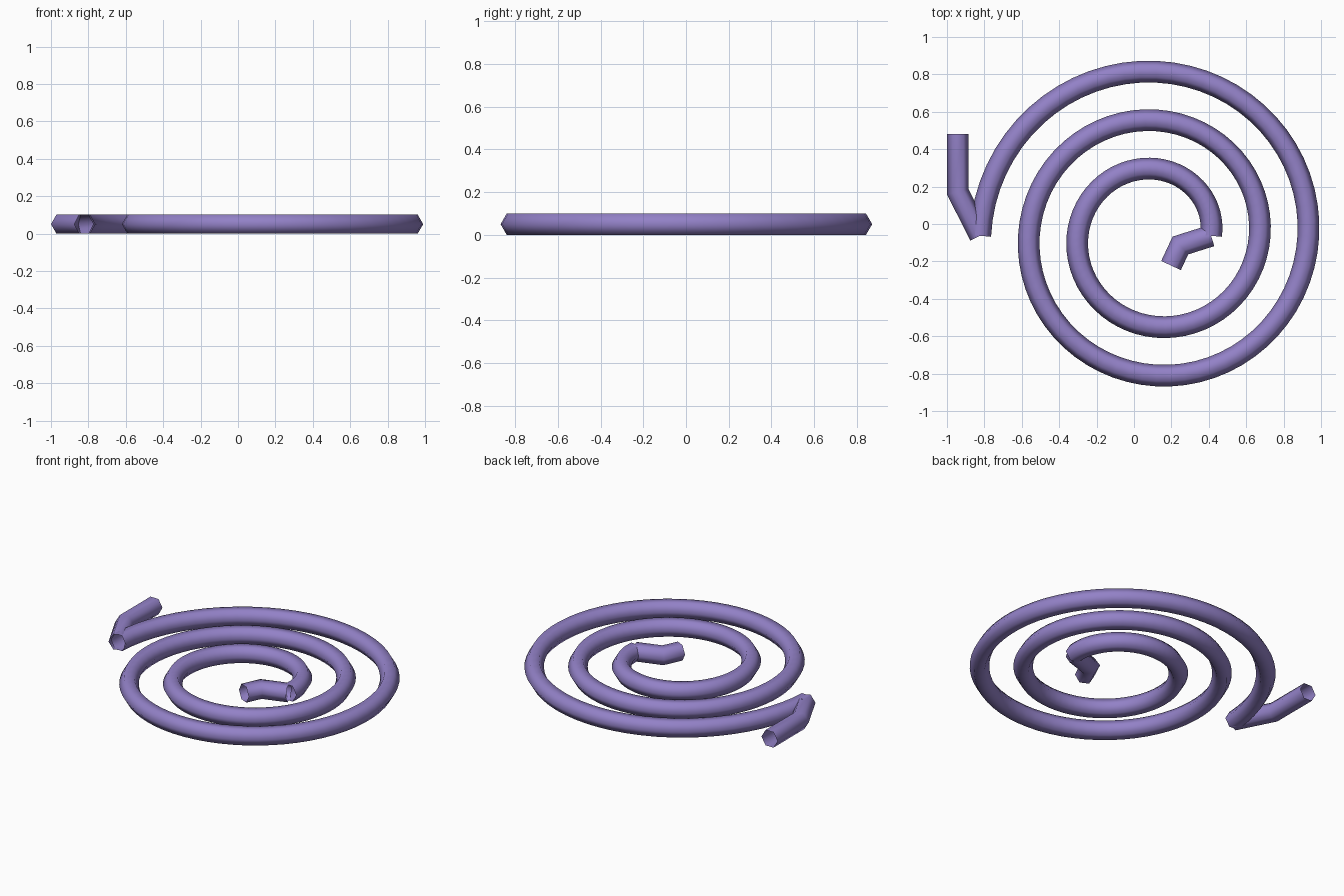
import bpy, bmesh, math
from mathutils import Vector

if "Cube" in bpy.data.objects:
    bpy.data.objects.remove(bpy.data.objects["Cube"])

RADIUS = 0.058          # hexagonal tube, corners pointing sideways
HALF_H = RADIUS * math.sin(math.pi / 3)

purple = bpy.data.materials.new("purple")
purple.diffuse_color = (0.29, 0.22, 0.57, 1)
purple.use_nodes = True
purple.node_tree.nodes["Principled BSDF"].inputs["Base Color"].default_value = purple.diffuse_color


def tube(name, path):
    """Sweep an open-ended hexagon along a flat path with mitred bends."""
    pts = [Vector(p) for p in path]
    bm = bmesh.new()
    rings = []
    for i, p in enumerate(pts):
        d_in = (p - pts[i - 1]).normalized() if i > 0 else None
        d_out = (pts[i + 1] - p).normalized() if i < len(pts) - 1 else None
        d_in, d_out = d_in or d_out, d_out or d_in
        tangent = (d_in + d_out).normalized()
        side = Vector((-tangent.y, tangent.x)) / tangent.dot(d_in)
        ring = []
        for k in range(6):
            a = k * math.pi / 3
            q = p + side * RADIUS * math.cos(a)
            ring.append(bm.verts.new((q.x, q.y, HALF_H + RADIUS * math.sin(a))))
        rings.append(ring)
    for r0, r1 in zip(rings, rings[1:]):
        for k in range(6):
            n = (k + 1) % 6
            bm.faces.new((r0[k], r0[n], r1[n], r1[k])).smooth = True
    bmesh.ops.recalc_face_normals(bm, faces=bm.faces)
    # open tube: make sure the top faces point up
    top = max(bm.faces, key=lambda f: f.calc_center_median().z)
    if top.normal.z < 0:
        bmesh.ops.reverse_faces(bm, faces=bm.faces)
    mesh = bpy.data.meshes.new(name)
    bm.to_mesh(mesh)
    bm.free()
    mesh.materials.append(purple)
    obj = bpy.data.objects.new(name, mesh)
    bpy.context.collection.objects.link(obj)
    return obj


# Flat coil: evenly spaced spiral, two and a half turns inward
TURNS, STEPS = 2.5, 160
spiral = []
for i in range(STEPS + 1):
    t = i / STEPS
    a = math.pi - t * TURNS * 2 * math.pi
    r = 0.942 - 0.65 * t
    spiral.append((0.12 + r * math.cos(a), -0.063 + r * math.sin(a)))
tube("coil", spiral)

# Bent lead-out pieces at both ends of the coil
tube("outer_lead", [(-0.942, 0.482), (-0.942, 0.172), (-0.823, -0.063)])
tube("inner_lead", [(0.412, -0.063), (0.248, -0.115), (0.198, -0.222)])
